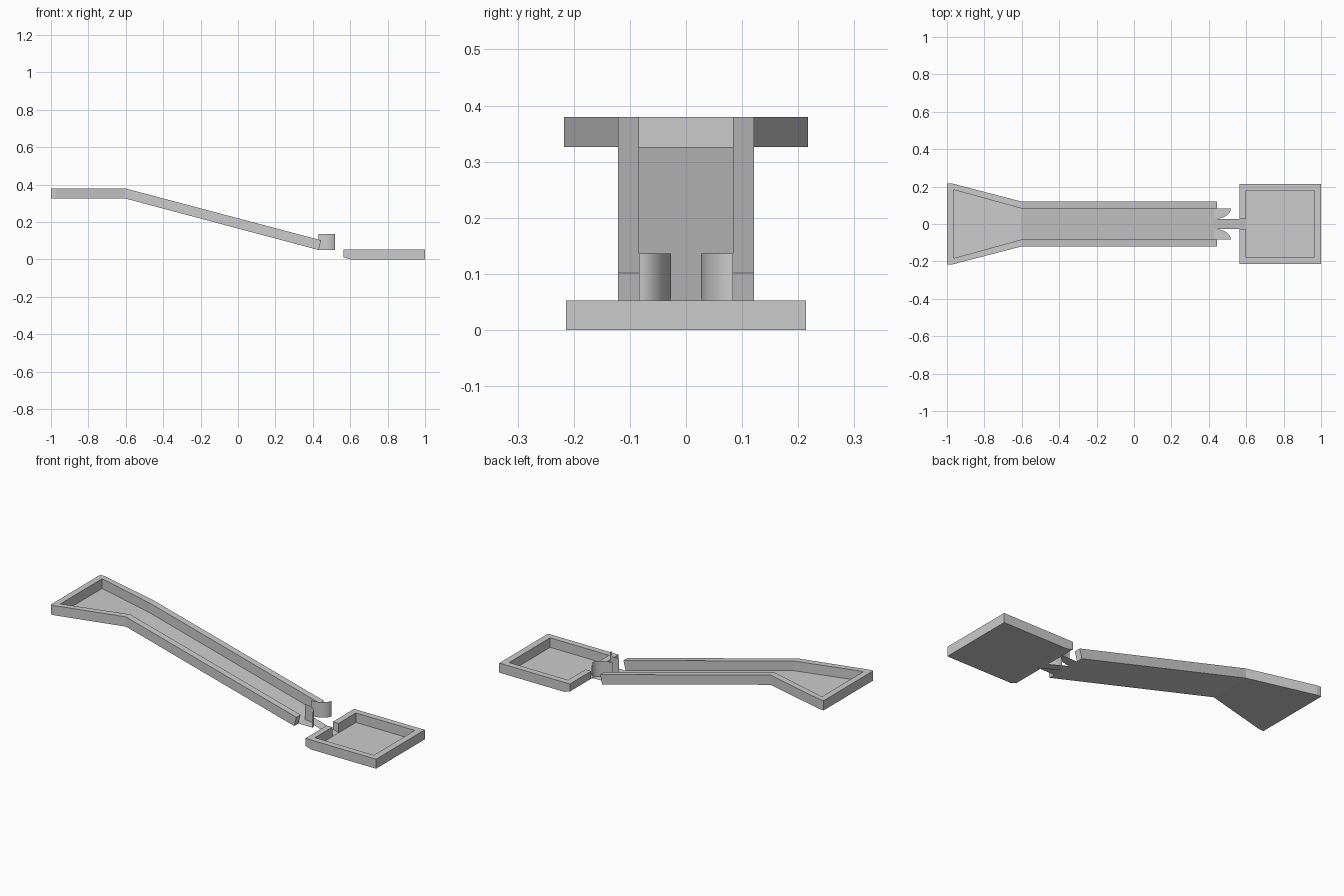
import bpy, bmesh, math

if "Cube" in bpy.data.objects:
    bpy.data.objects.remove(bpy.data.objects["Cube"])


def finish(name, bm, sheet=False, smooth=False):
    # Clean up one half, then mirror it across y = 0
    bmesh.ops.remove_doubles(bm, verts=bm.verts, dist=0.0002)
    bmesh.ops.dissolve_degenerate(bm, edges=bm.edges, dist=0.0002)
    bmesh.ops.recalc_face_normals(bm, faces=bm.faces)
    if sheet and sum(f.normal.z for f in bm.faces) < 0:
        bmesh.ops.reverse_faces(bm, faces=bm.faces)
    me = bpy.data.meshes.new(name)
    bm.to_mesh(me)
    bm.free()
    ob = bpy.data.objects.new(name, me)
    bpy.context.collection.objects.link(ob)
    m = ob.modifiers.new("Mirror", 'MIRROR')
    m.use_axis = (False, True, False)
    m.merge_threshold = 0.0005
    if smooth:
        bpy.ops.object.select_all(action='DESELECT')
        ob.select_set(True)
        bpy.context.view_layer.objects.active = ob
        bpy.ops.object.shade_smooth_by_angle(angle=math.radians(40))
    return ob


def wall(name, sections, cap_first, cap_last):
    # Solid rim: each section is outer (x, y), inner (x, y), outer/inner bottom z, top z, top x shift
    bm = bmesh.new()
    rings = []
    for ox, oy, ix, iy, zo, zi, zt, dx in sections:
        pts = [(ox, oy, zo), (ox + dx, oy, zt), (ix + dx, iy, zt), (ix, iy, zi)]
        rings.append([bm.verts.new(p) for p in pts])
    for a, b in zip(rings, rings[1:]):
        for i in range(4):
            j = (i + 1) % 4
            bm.faces.new((a[i], a[j], b[j], b[i]))
    if cap_first:
        bm.faces.new(rings[0])
    if cap_last:
        bm.faces.new(rings[-1])
    return finish(name, bm)


def floor(name, profile):
    # Thin floor sheet from the centre line out to y, along (x, y, z)
    bm = bmesh.new()
    rows = [(bm.verts.new((x, 0, z)), bm.verts.new((x, y, z))) for x, y, z in profile]
    for a, b in zip(rows, rows[1:]):
        bm.faces.new((a[0], b[0], b[1], a[1]))
    return finish(name, bm, sheet=True)


# Upper basin and sloping chute
wall("chute_walls", [
    (-1.0, 0.0, -0.965, 0.0, 0.326, 0.326, 0.38, 0),
    (-1.0, 0.217, -0.965, 0.183, 0.326, 0.326, 0.38, 0),
    (-0.975, 0.217, -0.965, 0.183, 0.326, 0.326, 0.38, 0),
    (-0.605, 0.121, -0.605, 0.084, 0.326, 0.326, 0.38, 0),
    (0.431, 0.121, 0.431, 0.084, 0.05, 0.05, 0.102, 0.013),
], False, True)
floor("chute_floor", [(-0.965, 0.183, 0.326), (-0.605, 0.084, 0.326), (0.431, 0.084, 0.05)])

# Narrow outlet strip
floor("outlet_strip", [(0.431, 0.027, 0.05), (0.565, 0.027, 0.012), (0.6, 0.027, 0.001)])

# Lower catch basin with a gap for the outlet
wall("basin_walls", [
    (0.565, 0.027, 0.6, 0.027, 0.011, 0.0, 0.053, 0),
    (0.565, 0.214, 0.6, 0.18, 0.011, 0.0, 0.053, 0),
    (0.6, 0.214, 0.6, 0.18, 0.0, 0.0, 0.053, 0),
    (1.0, 0.214, 0.963, 0.18, 0.0, 0.0, 0.053, 0),
    (1.0, 0.0, 0.963, 0.0, 0.0, 0.0, 0.053, 0),
], True, False)
floor("basin_floor", [(0.6, 0.18, 0.0), (0.963, 0.18, 0.0)])

# Curved guides at the chute mouth, standing on small base plates
bm = bmesh.new()
N = 16
low, high = [], []
for i in range(N + 1):
    t = math.pi / 2 * i / N
    x, y = 0.431 + 0.087 * math.sin(t), 0.084 - 0.057 * math.cos(t)
    low.append(bm.verts.new((x, y, 0.05)))
    high.append(bm.verts.new((x, y, 0.136)))
for i in range(N):
    bm.faces.new((low[i], low[i + 1], high[i + 1], high[i]))
corner = bm.verts.new((0.431, 0.084, 0.05))
bm.faces.new(low + [corner])
finish("outlet_guides", bm, smooth=True)
